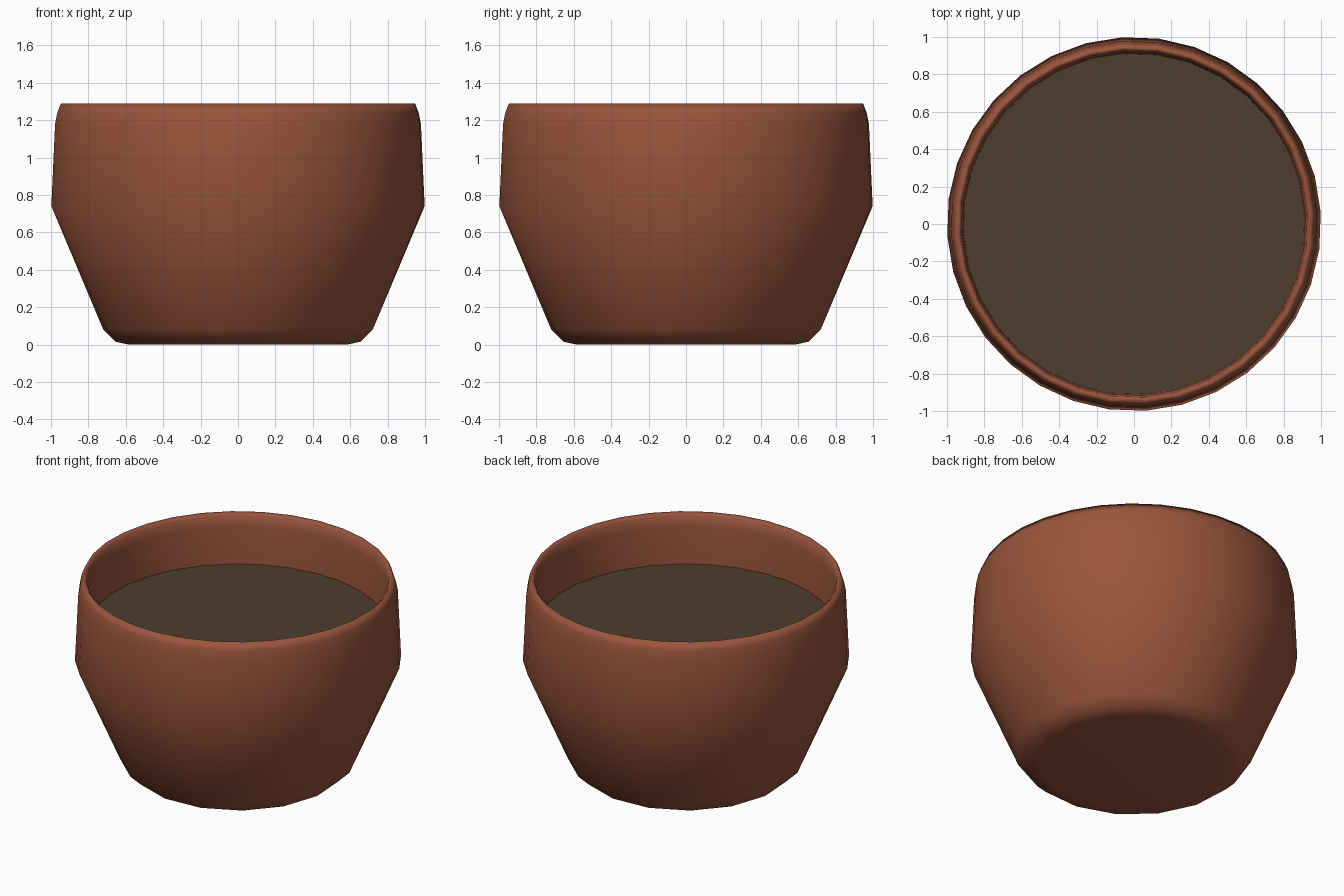
import bpy, bmesh, math

if "Cube" in bpy.data.objects:
    bpy.data.objects.remove(bpy.data.objects["Cube"])


def material(name, rgb):
    m = bpy.data.materials.new(name)
    m.diffuse_color = (*rgb, 1)
    m.use_nodes = True
    m.node_tree.nodes["Principled BSDF"].inputs["Base Color"].default_value = m.diffuse_color
    return m


def finish(name, bm, mat):
    bmesh.ops.recalc_face_normals(bm, faces=bm.faces)
    me = bpy.data.meshes.new(name)
    bm.to_mesh(me)
    bm.free()
    me.materials.append(mat)
    for p in me.polygons:
        p.use_smooth = True
    ob = bpy.data.objects.new(name, me)
    bpy.context.collection.objects.link(ob)
    return ob


def ring(bm, r, z, n):
    # all rings share the same start angle so 16- and 32-sided rings line up
    a0 = math.radians(3.6 + 11.25)
    return [bm.verts.new((r * math.cos(a0 + math.tau * i / n),
                          r * math.sin(a0 + math.tau * i / n), z)) for i in range(n)]


def join(bm, a, b):
    n, m = len(a), len(b)
    for i in range(n):
        k = (i + 1) % n
        if n == m:
            bm.faces.new((a[i], a[k], b[k], b[i]))
        else:  # coarse ring to one with twice as many sides
            u, v, w = b[2 * i], b[2 * i + 1], b[(2 * i + 2) % m]
            bm.faces.new((a[i], v, u))
            bm.faces.new((a[i], a[k], v))
            bm.faces.new((a[k], w, v))


clay = material("terracotta", (0.32, 0.09, 0.046))
earth = material("dark soil", (0.074, 0.047, 0.029))

# Pot: radius, height, number of sides, from the foot over the rim to the soil
profile = [(0.59, 0.0, 16), (0.66, 0.015, 16), (0.727, 0.08, 16),
           (1.0, 0.74, 32), (0.98, 1.18, 32), (0.968, 1.24, 32),
           (0.948, 1.29, 32), (0.928, 1.27, 32), (0.917, 1.2, 32), (0.912, 0.93, 32)]
bm = bmesh.new()
rings = [ring(bm, *p) for p in profile]
bm.faces.new(rings[0][::-1])
for a, b in zip(rings, rings[1:]):
    join(bm, a, b)
finish("pot", bm, clay)

# Soil: flat disc inside the pot
bm = bmesh.new()
bm.faces.new(ring(bm, 0.913, 0.95, 32))
soil = finish("soil", bm, earth)
